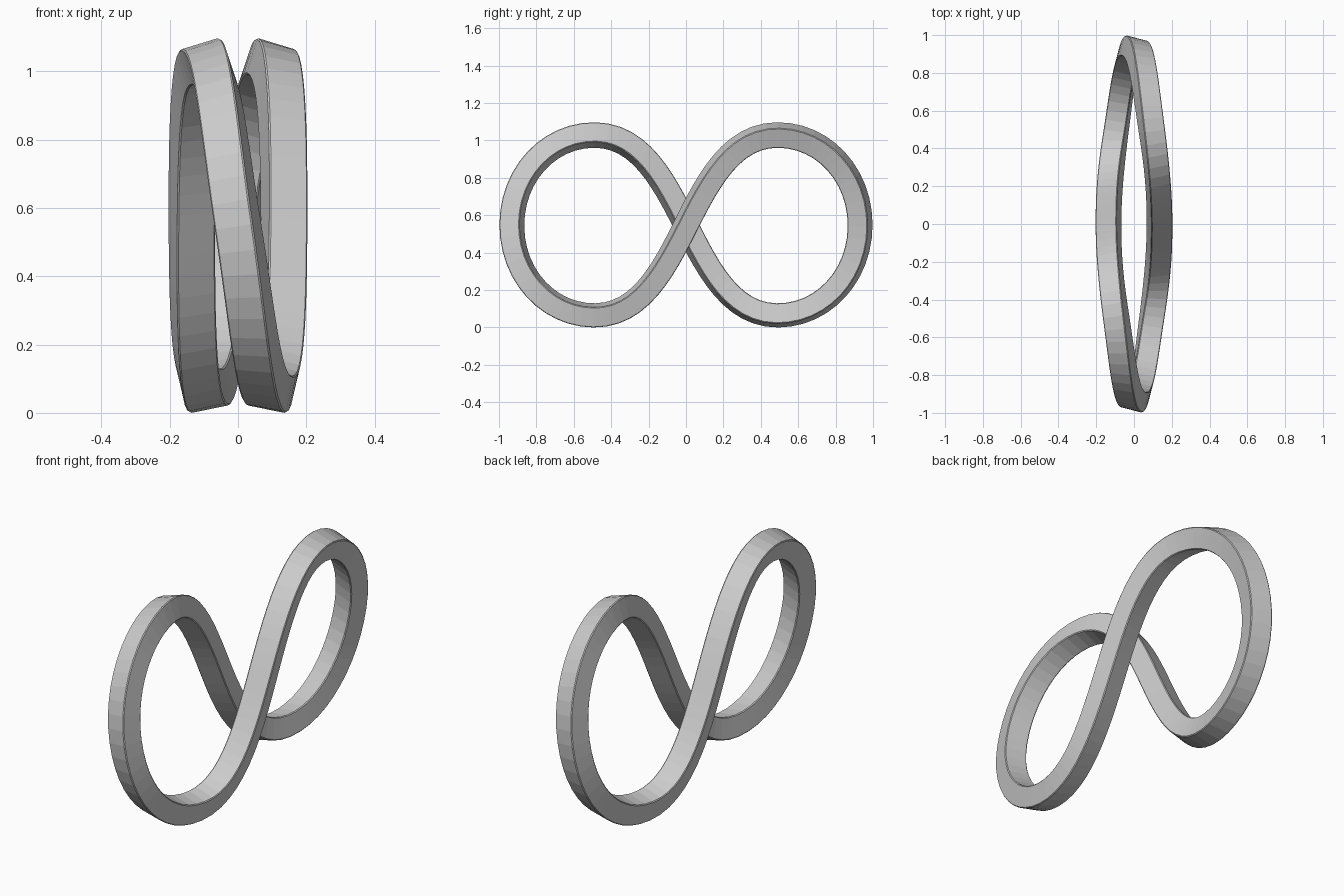
import bpy, bmesh, math
from mathutils import Vector
from mathutils.geometry import interpolate_bezier

if "Cube" in bpy.data.objects:
    bpy.data.objects.remove(bpy.data.objects["Cube"])

# Centre line: half of the loop as (node, handle), other half is rotated 180 degrees about z
half = [
    (Vector((0.135, 0, 0)), Vector((0, 0.12, 0.24))),
    (Vector((0.095, 0.49, 0.482)), Vector((-0.035, 0.245, 0))),
    (Vector((0, 0.931, 0)), Vector((-0.042, 0, -0.27))),
    (Vector((-0.095, 0.49, -0.482)), Vector((-0.035, -0.245, 0))),
]
turn = Vector((-1, -1, 1))
nodes = half + [(p * turn, h * turn) for p, h in half]

STEPS = 12
path = []
for i, (p, h) in enumerate(nodes):
    q, k = nodes[(i + 1) % len(nodes)]
    path += interpolate_bezier(p, p + h, q - k, q, STEPS + 1)[:-1]

# Nearly square cross-section with tiny chamfers: (side, radial)
A, B, C = 0.0575, 0.055, 0.004
section = [(A, B - C), (A - C, B), (C - A, B), (-A, B - C),
           (-A, C - B), (C - A, -B), (A - C, -B), (A, C - B)]

# Sweep the section with a constant roll
bm = bmesh.new()
rings = []
n = len(path)
for i, p in enumerate(path):
    t = (path((i + 1) % n) if callable(path) else path[(i + 1) % n]) - path[i - 1]
    t.normalize()
    left = Vector((0, -t.z, t.y)).normalized()
    roll = 0.25 + 0.05 * p.z / 0.482
    side = Vector((1, 0, 0)) - roll * left
    side = (side - t * side.dot(t)).normalized()
    radial = t.cross(side)
    rings.append([bm.verts.new(p + side * a + radial * b) for a, b in section])

m = len(section)
for i in range(n):
    r, s = rings[i], rings[(i + 1) % n]
    for j in range(m):
        bm.faces.new((r[j], r[(j + 1) % m], s[(j + 1) % m], s[j]))
bmesh.ops.recalc_face_normals(bm, faces=bm.faces)

# Stand the loop on the ground
low = min(v.co.z for v in bm.verts)
bmesh.ops.translate(bm, verts=bm.verts, vec=(0, 0, -low))

mesh = bpy.data.meshes.new("infinity_loop")
bm.to_mesh(mesh)
bm.free()
loop = bpy.data.objects.new("infinity_loop", mesh)
bpy.context.collection.objects.link(loop)
